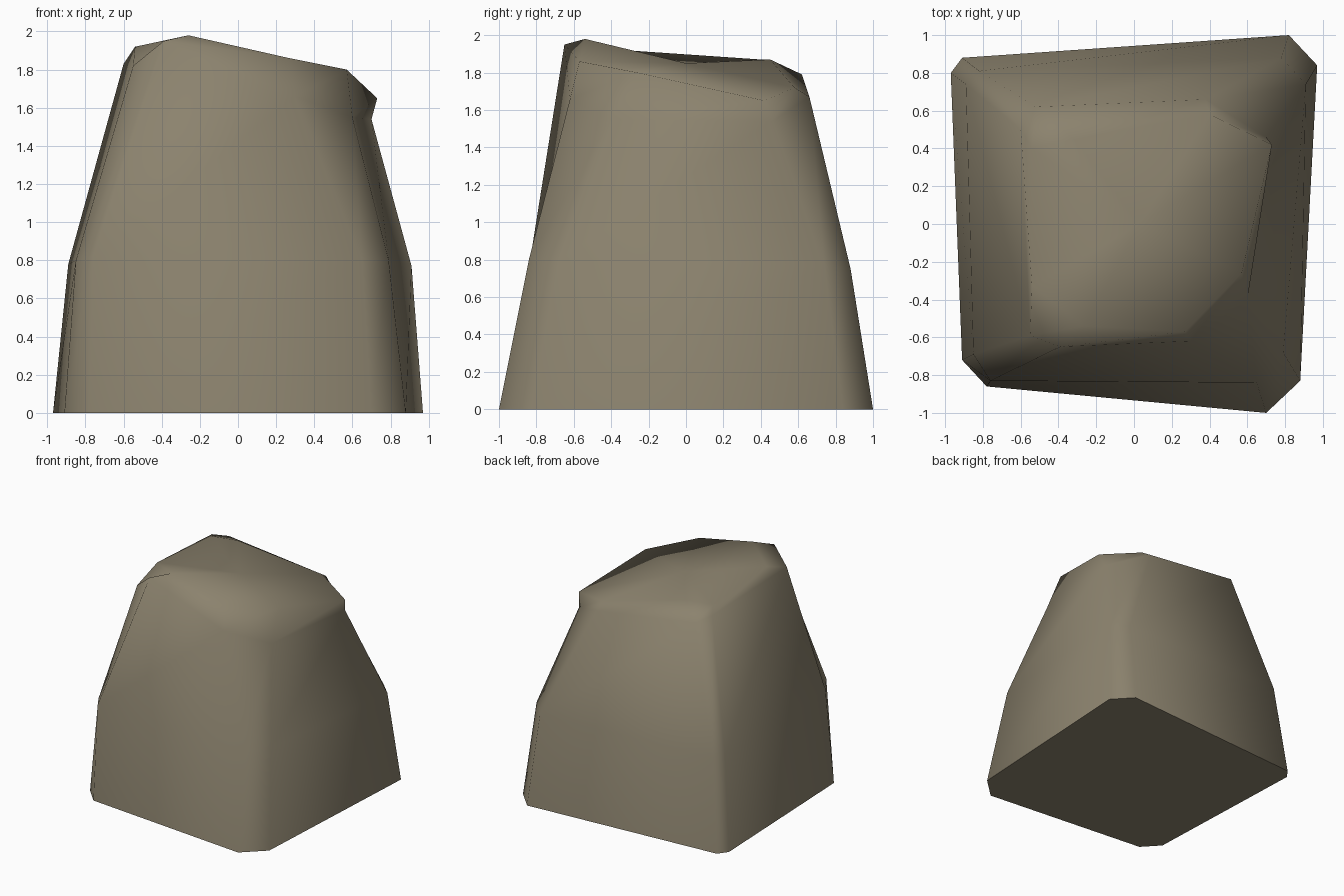
import bpy, bmesh, math

if "Cube" in bpy.data.objects:
    bpy.data.objects.remove(bpy.data.objects["Cube"])

# Boulder cross-sections, each 8 points: two per bevelled corner,
# order front-left, front-right, back-right, back-left
base = [(-.91, -.72, 0), (-.78, -.86, 0), (.70, -1, 0), (.88, -.83, 0),
        (.97, .84, 0), (.82, 1, 0), (-.91, .88, 0), (-.97, .80, 0)]
waist = [(-.85, -.69, .80), (-.76, -.83, .82), (.65, -.84, .80), (.79, -.68, .80),
         (.91, .74, .77), (.78, .88, .75), (-.82, .81, .78), (-.89, .74, .78)]
shoulder = [(-.55, -.59, 1.82), (-.39, -.65, 1.95), (.30, -.62, 1.66), (.60, -.40, 1.55),
            (.70, .46, 1.54), (.38, .66, 1.67), (-.52, .62, 1.79), (-.60, .50, 1.83)]
crown = [(-.54, -.33, 1.92), (-.26, -.54, 1.98), (.27, -.57, 1.86), (.57, -.26, 1.80),
         (.73, .42, 1.65), (.40, .58, 1.72), (-.32, .45, 1.87), (-.54, .40, 1.87)]

bm = bmesh.new()
rings = [[bm.verts.new(p) for p in r] for r in (base, waist, shoulder, crown)]

# Side walls between neighbouring sections
for lo, hi in zip(rings, rings[1:]):
    for i in range(8):
        j = (i + 1) % 8
        bm.faces.new((lo[i], lo[j], hi[j], hi[i]))

# Flat underside and sloping top
bm.faces.new(rings[0][::-1])
peak = bm.verts.new((.03, 0, 1.85))
for i in range(8):
    bm.faces.new((rings[-1][i], rings[-1][(i + 1) % 8], peak))

bmesh.ops.recalc_face_normals(bm, faces=bm.faces)
mesh = bpy.data.meshes.new("boulder")
bm.to_mesh(mesh)
bm.free()

# Single stone colour
stone = bpy.data.materials.new("grey brown stone")
stone.diffuse_color = (.26, .225, .155, 1)
stone.use_nodes = True
stone.node_tree.nodes["Principled BSDF"].inputs["Base Color"].default_value = stone.diffuse_color
mesh.materials.append(stone)

boulder = bpy.data.objects.new("boulder", mesh)
bpy.context.collection.objects.link(boulder)
bpy.context.view_layer.objects.active = boulder
boulder.select_set(True)
bpy.ops.object.shade_smooth_by_angle(angle=math.radians(70))
